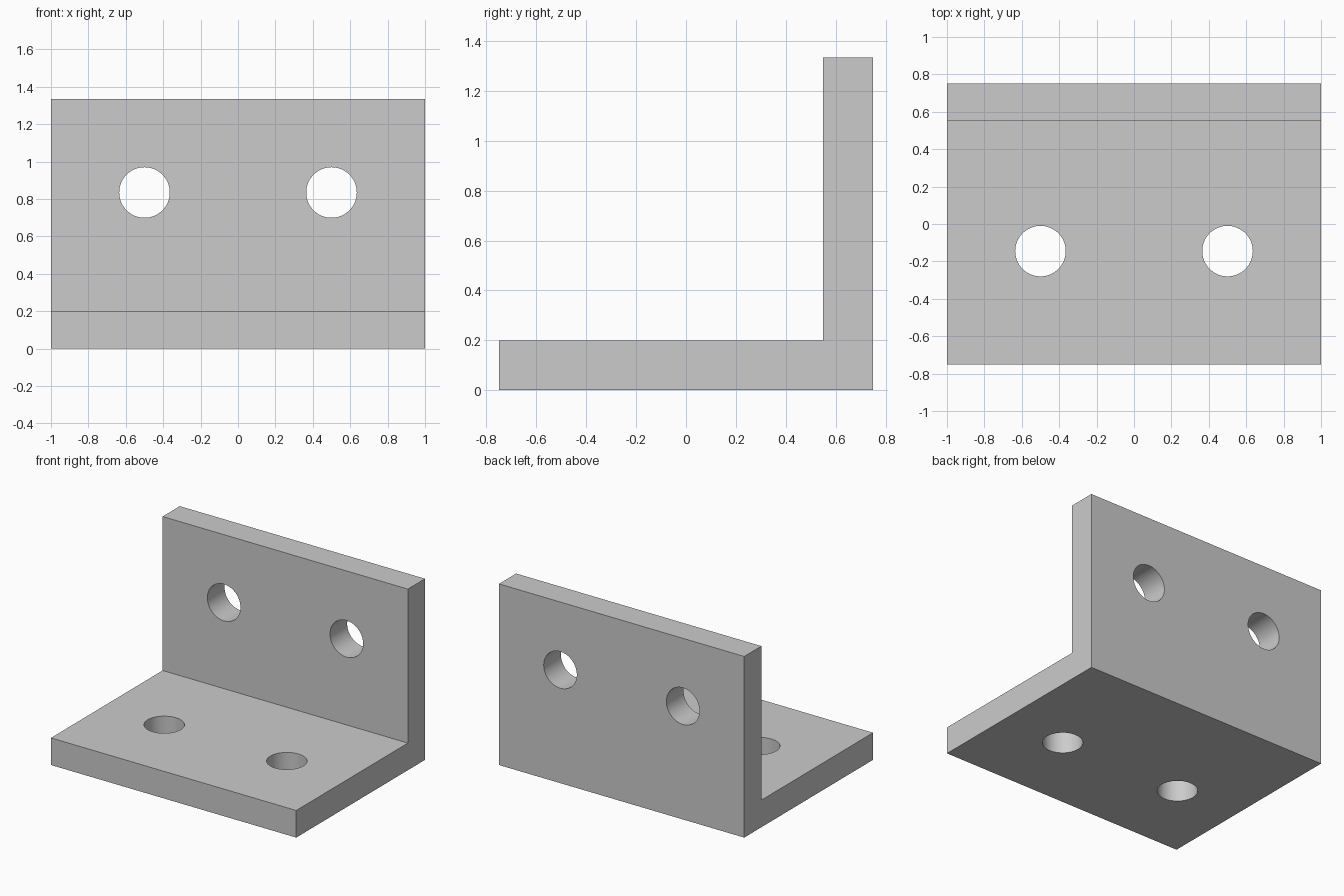
import bpy, bmesh, math

if "Cube" in bpy.data.objects:
    bpy.data.objects.remove(bpy.data.objects["Cube"])

HOLE_R = 0.135

# L-shaped profile (y, z), extruded along x
profile = [(-0.75, 0), (0.75, 0), (0.75, 1.335), (0.55, 1.335), (0.55, 0.2), (-0.75, 0.2)]
bm = bmesh.new()
face = bm.faces.new([bm.verts.new((-1, y, z)) for y, z in profile])
ext = bmesh.ops.extrude_face_region(bm, geom=[face])
verts = [v for v in ext["geom"] if isinstance(v, bmesh.types.BMVert)]
bmesh.ops.translate(bm, verts=verts, vec=(2, 0, 0))
bmesh.ops.recalc_face_normals(bm, faces=bm.faces[:])
mesh = bpy.data.meshes.new("angle_bracket")
bm.to_mesh(mesh)
bm.free()
bracket = bpy.data.objects.new("angle_bracket", mesh)
bpy.context.collection.objects.link(bracket)


def drill(name, location, rotation):
    """Cut one round bolt hole through the bracket."""
    bpy.ops.mesh.primitive_cylinder_add(vertices=96, radius=HOLE_R, depth=0.6,
                                        location=location, rotation=rotation)
    cutter = bpy.context.object
    cutter.name = name
    cutter.hide_render = True
    bpy.context.view_layer.objects.active = bracket
    mod = bracket.modifiers.new(name, "BOOLEAN")
    mod.operation = "DIFFERENCE"
    mod.solver = "EXACT"
    mod.object = cutter
    bpy.ops.object.modifier_apply(modifier=mod.name)
    bpy.data.objects.remove(cutter, do_unlink=True)


# Two bolt holes in the base and two in the upright plate
for x in (-0.5, 0.5):
    drill("base_hole", (x, -0.145, 0.1), (0, 0, 0))
    drill("wall_hole", (x, 0.65, 0.835), (math.pi / 2, 0, 0))

# Round hole walls smooth, plate edges crisp
bpy.ops.object.select_all(action="DESELECT")
bracket.select_set(True)
bpy.context.view_layer.objects.active = bracket
bpy.ops.object.shade_smooth_by_angle(angle=math.radians(30))
